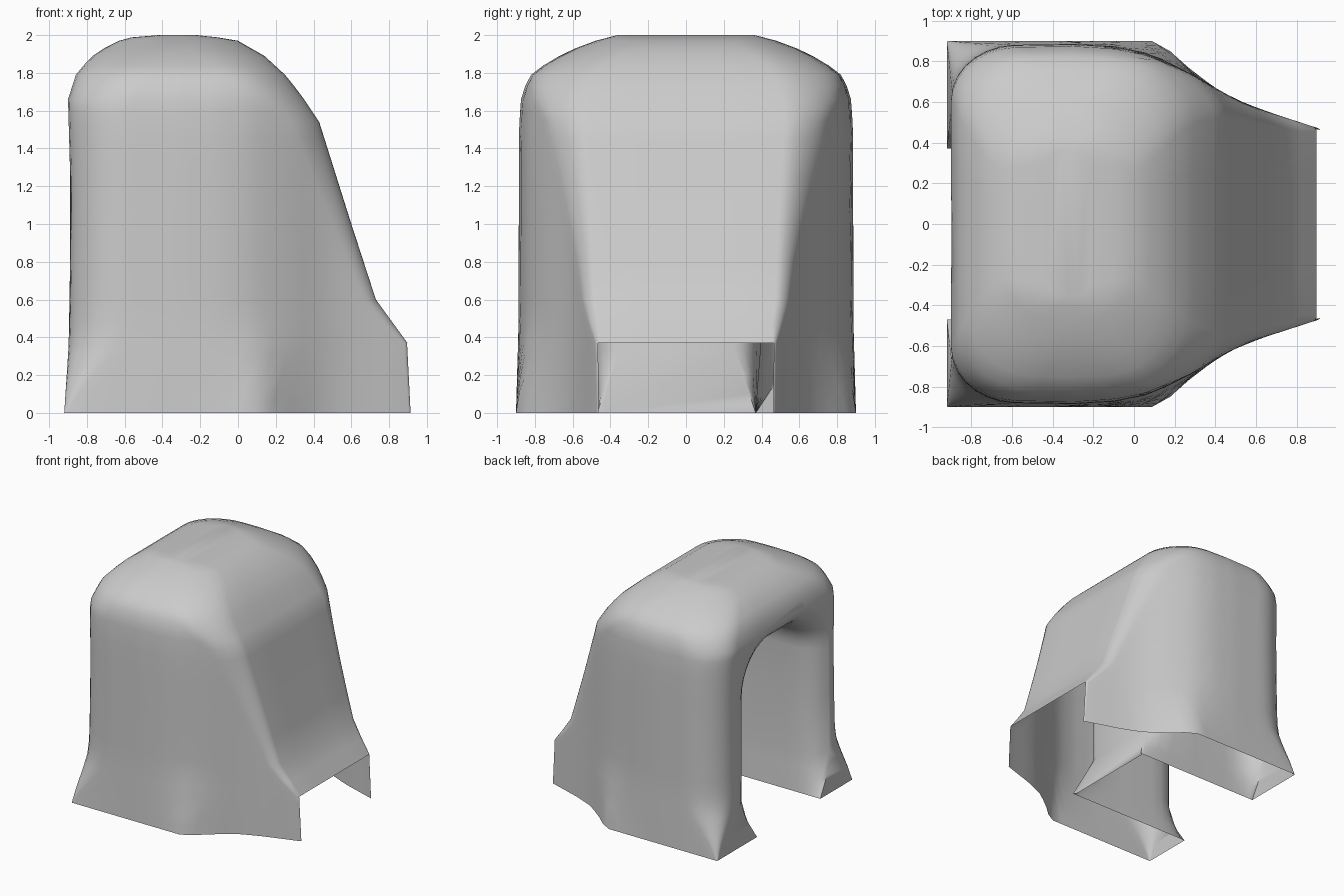
import bpy, bmesh, math

if "Cube" in bpy.data.objects:
    bpy.data.objects.remove(bpy.data.objects["Cube"])


def interp(table, v):
    """Piecewise linear lookup in a list of (key, value)."""
    if v <= table[0][0]:
        return table[0][1]
    for (a, p), (b, q) in zip(table, table[1:]):
        if v <= b:
            return p + (q - p) * (v - a) / (b - a)
    return table[-1][1]


# Profiles against height: nose side, back side, half width, rounding
NOSE = [(0, .915), (.37, .897), (.6, .73), (1.0, .6), (1.54, .43), (1.66, .35), (1.78, .26),
        (1.89, .14), (1.97, 0), (1.992, -.13), (2, -.22)]
BACK = [(0, -.92), (.35, -.897), (.7, -.89), (1.2, -.887), (1.66, -.9), (1.8, -.855),
        (1.91, -.75), (1.985, -.6), (2, -.42)]
WIDTH = [(0, 1), (1.5, .998), (1.66, .985), (1.73, .96), (1.79, .925), (1.86, .82), (1.92, .69),
         (1.97, .54), (2, .41)]
ROUND = [(0, .01), (.12, .08), (.25, .18), (.4, .28), (1.6, .3), (1.8, .36), (1.93, .34),
         (1.97, .27), (2, .09)]
NOSE_ROUND = [(0, .012), (.37, .02), (.5, .06), (1.0, .1), (1.54, .15), (1.8, .3),
              (1.93, .32), (1.97, .26), (2, .09)]

# Plan outlines: squared-off hem and the softer body above it
PLAN_HEM = [(-.92, .9), (.12, .9), (.2, .83), (.3, .74), (.45, .635), (.6, .57), (.915, .468)]
PLAN_BODY = [(-.92, .865), (-.6, .882), (-.3, .887), (-.1, .875), (.05, .845), (.15, .805),
             (.3, .73), (.45, .635), (.6, .57), (.915, .468)]


def outline(z):
    xr, xl, s = interp(NOSE, z), interp(BACK, z), interp(WIDTH, z)
    rl, rr = interp(ROUND, z), interp(NOSE_ROUND, z)
    k = min(z / .5, 1)

    def plan(x):
        return s * (interp(PLAN_HEM, x) * (1 - k) + interp(PLAN_BODY, x) * k)

    half = []
    for i in range(8):
        a = math.pi / 2 * (1 - i / 7)
        x = xr - rr * (1 - math.sin(a))
        half.append((x, plan(x) - rr * .8 * (1 - math.cos(a))))
    x0, x1 = xr - rr, xl + rl
    for i in range(1, 20):
        x = x0 + (x1 - x0) * i / 20
        half.append((x, plan(x)))
    for i in range(8):
        a = math.pi / 2 * i / 7
        x = xl + rl - rl * math.sin(a)
        half.append((x, plan(x) - .8 * rl * (1 - math.cos(a))))
    half = [(half[0][0], half[0][1] * .5)] + half + [(half[-1][0], half[-1][1] * .5)]
    full = half + [(x, -y) for x, y in reversed(half)]
    return [(x, y, z) for x, y in full]


def arch(x, flare):
    """Cross-section of the hollow; flare widens or narrows it above the hem."""
    pts = []
    for z in (-.1, 0, .1, .2, .33, .8, 1.2):
        f = min(max(z / .33, 0), 1)
        # the inner end kicks outward at the hem
        kick = .14 * (1 - f) * min(max((x + .3) / .4, 0), 1)
        pts.append((x + kick, .42 + .025 * f + flare * f, z))
    for i in range(1, 9):
        a = math.pi / 2 * i / 8
        pts.append((x, .145 + (.3 + flare) * math.cos(a), 1.2 + (.3 + flare) * math.sin(a)))
    ring = [(x, y - .05, z) for x, y, z in pts]
    return ring + [(x, -y - .05, z) for x, y, z in reversed(pts)]


def loft(name, rings):
    bm = bmesh.new()
    loops = [[bm.verts.new(p) for p in r] for r in rings]
    n = len(loops[0])
    for a, b in zip(loops, loops[1:]):
        for i in range(n):
            j = (i + 1) % n
            bm.faces.new((a[i], a[j], b[j], b[i]))
    bm.faces.new(loops[0])
    bm.faces.new(loops[-1])
    bmesh.ops.recalc_face_normals(bm, faces=bm.faces[:])
    me = bpy.data.meshes.new(name)
    bm.to_mesh(me)
    bm.free()
    ob = bpy.data.objects.new(name, me)
    bpy.context.collection.objects.link(ob)
    return ob


# Outer hood
levels = (0, .06, .12, .18, .25, .31, .37, .48, .6, .8, 1, 1.25, 1.45, 1.54, 1.6, 1.66,
          1.73, 1.79, 1.84, 1.89, 1.93, 1.97, 1.988, 2)
hood = loft("hood_shell", [outline(z) for z in levels])

# Arched hollow with a rounded mouth and rounded inner end
steps = [(-1, .22), (-.91, .19), (-.885, .14), (-.86, .095), (-.82, .055), (-.77, .025),
         (-.7, .005), (-.6, 0), (-.3, 0), (-.1, 0), (0, -.02), (.05, -.05), (.085, -.09),
         (.1, -.14)]
cutter = loft("hollow_cutter", [arch(x, f) for x, f in steps])
cutter.hide_render = True

mod = hood.modifiers.new("hollow", 'BOOLEAN')
mod.operation = 'DIFFERENCE'
mod.solver = 'EXACT'
mod.object = cutter
bpy.context.view_layer.objects.active = hood
hood.select_set(True)
bpy.ops.object.modifier_apply(modifier=mod.name)
bpy.data.objects.remove(cutter)

# Open the underside and the low nose opening
bm = bmesh.new()
bm.from_mesh(hood.data)
bm.normal_update()
gone = []
for f in bm.faces:
    c = f.calc_center_median()
    under = abs(f.normal.z) > .9 and max(v.co.z for v in f.verts) < .005
    nose = f.normal.x > .9 and c.x > .86 and c.z < .37
    if under or nose:
        gone.append(f)
bmesh.ops.delete(bm, geom=gone, context='FACES')
bm.to_mesh(hood.data)
bm.free()

bpy.ops.object.select_all(action='DESELECT')
hood.select_set(True)
bpy.context.view_layer.objects.active = hood
bpy.ops.object.shade_smooth_by_angle(angle=math.radians(60))
